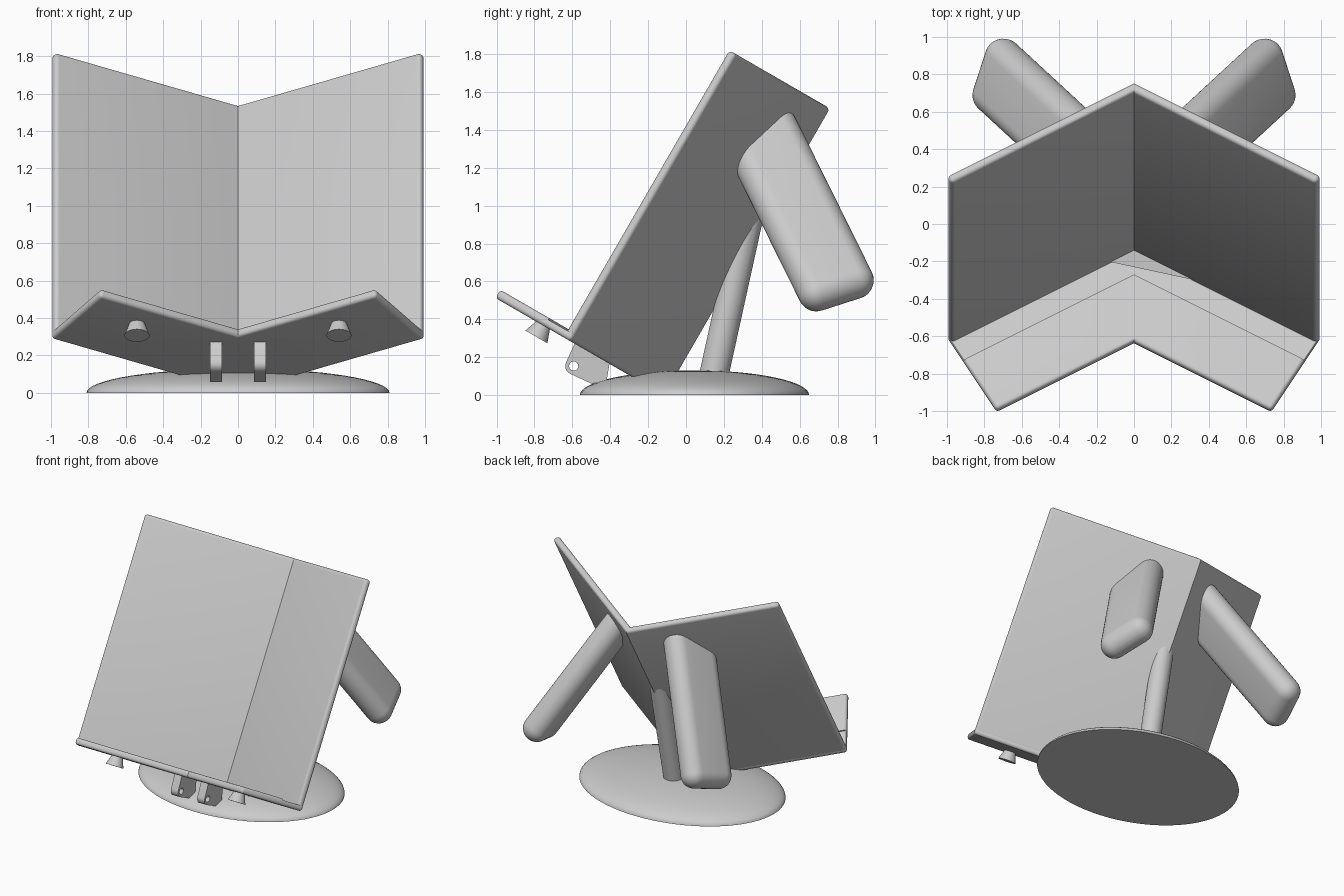
import bpy, bmesh, math
from mathutils import Matrix, Vector

cube = bpy.data.objects.get("Cube")
if cube:
    bpy.data.objects.remove(cube, do_unlink=True)

grey = bpy.data.materials.new("light grey plastic")
grey.use_nodes = True
grey.diffuse_color = (0.6, 0.6, 0.6, 1)
grey.node_tree.nodes["Principled BSDF"].inputs["Base Color"].default_value = (0.6, 0.6, 0.6, 1)

# Tilted frame of the cradle: x, back, up
C30, S30 = math.cos(math.radians(30)), 0.5
BACK, UP = Vector((0, C30, -S30)), Vector((0, S30, C30))
ORIGIN = Vector((0, -0.14, 0.07))


def frame(x, y, z, origin):
    m = Matrix((x, y, z)).transposed().to_4x4()
    m.translation = origin
    return m


TILT = frame(Vector((1, 0, 0)), BACK, UP, ORIGIN)
ARM, WIDE, THICK = 1.126, 0.48, 0.05


def make(name, bm, matrix=Matrix()):
    bmesh.ops.transform(bm, matrix=matrix, verts=bm.verts)
    bmesh.ops.recalc_face_normals(bm, faces=bm.faces)
    mesh = bpy.data.meshes.new(name)
    bm.to_mesh(mesh)
    bm.free()
    mesh.materials.append(grey)
    ob = bpy.data.objects.new(name, mesh)
    bpy.context.collection.objects.link(ob)
    return ob


def prism(name, pts, low, high, matrix):
    bm = bmesh.new()
    face = bm.faces.new([bm.verts.new((x, y, low)) for x, y in pts])
    new = bmesh.ops.extrude_face_region(bm, geom=[face])["geom"]
    top = [v for v in new if isinstance(v, bmesh.types.BMVert)]
    bmesh.ops.translate(bm, vec=(0, 0, high - low), verts=top)
    return make(name, bm, matrix)


def cone(name, r1, r2, depth, matrix):
    bm = bmesh.new()
    bmesh.ops.create_cone(bm, cap_ends=True, segments=40, radius1=r1, radius2=r2, depth=depth)
    return make(name, bm, matrix)


def apply(ob, mod):
    bpy.ops.object.select_all(action='DESELECT')
    ob.select_set(True)
    bpy.context.view_layer.objects.active = ob
    bpy.ops.object.modifier_apply(modifier=mod.name)


def bevel(ob, width, segments=5, limit=70):
    mod = ob.modifiers.new("round", 'BEVEL')
    mod.width, mod.segments = width, segments
    mod.limit_method, mod.angle_limit = 'ANGLE', math.radians(limit)
    apply(ob, mod)


def cut(ob, cutter):
    mod = ob.modifiers.new("cut", 'BOOLEAN')
    mod.operation, mod.solver, mod.object = 'DIFFERENCE', 'EXACT', cutter
    apply(ob, mod)


def smooth(ob):
    bpy.ops.object.select_all(action='DESELECT')
    ob.select_set(True)
    bpy.context.view_layer.objects.active = ob
    bpy.ops.object.shade_smooth_by_angle(angle=math.radians(32))


def chevron(inner, outer, length):
    """V outline between two offsets in front of the panel faces."""
    def end(d):
        return (length * C30 - d * S30, -length * S30 - d * C30)
    half = [end(inner), end(outer)]
    left = [(-x, y) for x, y in reversed(half)]
    return [(0, -inner / C30)] + half + [(0, -outer / C30)] + left


# Space in front of the panels, used for trimming
trimmer = prism("trim_helper", [(0, 0.025), (2, 0.025 - 2 * S30 / C30), (2, -3),
                                (-2, -3), (-2, 0.025 - 2 * S30 / C30)], -0.02, 3, TILT)
trimmer.hide_render = True

# V shaped back panels
panels = prism("back_panels", chevron(0, -THICK, ARM), -0.03, 1.70, TILT)
bevel(panels, 0.022)
smooth(panels)

# Ledge with a shallow step along the panels
ledge = prism("book_ledge", chevron(WIDE, -THICK, ARM), -THICK, 0, TILT)
bevel(ledge, 0.02)
step = prism("step_helper", chevron(0.13, -0.03, ARM + 0.1), -0.01, 0.1, TILT)
step.hide_render = True
cut(ledge, step)
smooth(ledge)

# Domed oval base
bm = bmesh.new()
bmesh.ops.create_uvsphere(bm, u_segments=72, v_segments=32, radius=1)
bmesh.ops.bisect_plane(bm, geom=bm.verts[:] + bm.edges[:] + bm.faces[:],
                       plane_co=(0, 0, 0.001), plane_no=(0, 0, 1), clear_inner=True)
bmesh.ops.holes_fill(bm, edges=[e for e in bm.edges if e.is_boundary], sides=0)
base = make("base", bm, Matrix.Translation((0, 0.045, 0)) @ Matrix.Diagonal((0.81, 0.605, 0.13, 1)))
cut(base, trimmer)
smooth(base)

# Leaning stem
lean = Matrix.Rotation(-math.atan(0.22), 4, 'X')
stem = cone("stem", 0.077, 0.077, 1.0,
            Matrix.Translation((0, 0.135, 0.05)) @ lean @ Matrix.Translation((0, 0, 0.5)))
cut(stem, trimmer)
smooth(stem)

for side, s in (("left", 1), ("right", -1)):
    flip = Matrix.Diagonal((s, 1, 1, 1))

    # Rounded arm growing out of the back of the panel
    axis = Vector((0.433, 0.40, -0.808)).normalized()
    wide = Vector((-0.30, 0.90, 0.30))
    wide = (wide - axis * wide.dot(axis)).normalized()
    place = frame(wide, axis.cross(wide), axis, Vector((0.73, 0.79, 0.575)))
    bm = bmesh.new()
    bmesh.ops.create_cube(bm, size=1)
    bmesh.ops.transform(bm, verts=bm.verts,
                        matrix=Matrix.Translation((0, 0, -0.5)) @ Matrix.Diagonal((0.42, 0.2, 1.2, 1)))
    pod = make(side + "_rear_arm", bm, flip @ place)
    bevel(pod, 0.098, 8)
    cut(pod, trimmer)
    smooth(pod)

    # Knob under the ledge
    knob = cone(side + "_knob", 0.067, 0.035, 0.09,
                frame(Vector((1, 0, 0)), BACK, UP, Vector((s * 0.54, -0.79, 0.307)) + UP * 0.045))
    smooth(knob)

    # Hinge tab with a pin hole
    sideways = frame(Vector((0, 1, 0)), Vector((0, 0, 1)), Vector((1, 0, 0)), Vector((s * 0.117, 0, 0)))
    nose = [(-0.593 + 0.045 * math.cos(math.radians(a)), 0.153 + 0.045 * math.sin(math.radians(a)))
            for a in range(150, 251, 20)]
    tab = prism(side + "_hinge_tab", nose + [(-0.5, 0.06), (-0.42, 0.07), (-0.40, 0.19), (-0.58, 0.29)],
                -0.032, 0.032, sideways)
    pin = cone("pin_helper", 0.024, 0.024, 0.3,
               sideways @ Matrix.Translation((-0.593, 0.153, 0)))
    pin.hide_render = True
    cut(tab, pin)
    bpy.data.objects.remove(pin, do_unlink=True)
    smooth(tab)

for helper in (trimmer, step):
    bpy.data.objects.remove(helper, do_unlink=True)
